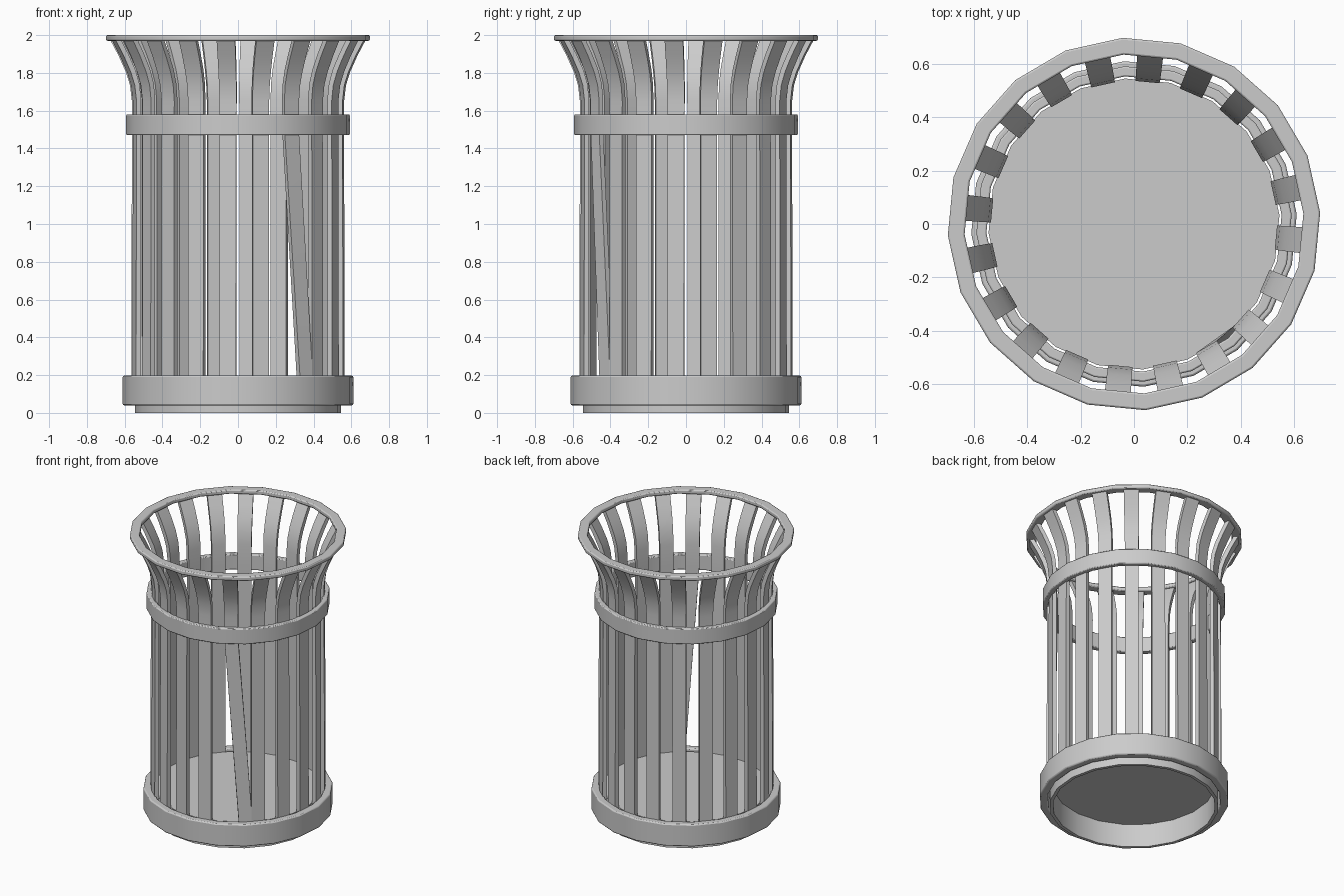
import bpy, bmesh
from math import cos, sin, radians

if "Cube" in bpy.data.objects:
    bpy.data.objects.remove(bpy.data.objects["Cube"])

SIDES = 20
START = 3.5      # corner angle of the rings, degrees


def finish(name, bm, bevel=0.0):
    bmesh.ops.recalc_face_normals(bm, faces=bm.faces)
    me = bpy.data.meshes.new(name)
    bm.to_mesh(me)
    bm.free()
    ob = bpy.data.objects.new(name, me)
    bpy.context.collection.objects.link(ob)
    bpy.context.view_layer.objects.active = ob
    ob.select_set(True)
    bpy.ops.object.shade_smooth_by_angle(angle=radians(30))
    ob.select_set(False)
    if bevel:
        m = ob.modifiers.new("bevel", 'BEVEL')
        m.width = bevel
        m.segments = 2
        m.limit_method = 'ANGLE'
        m.angle_limit = radians(40)
    return ob


def ring(name, r_in, r_out, z0, z1, bevel=0.0):
    """Twenty-sided ring with a rectangular section."""
    bm = bmesh.new()
    loops = []
    for i in range(SIDES):
        a = radians(START + 360 / SIDES * i)
        loops.append([bm.verts.new((r * cos(a), r * sin(a), z))
                      for r, z in ((r_in, z0), (r_out, z0), (r_out, z1), (r_in, z1))])
    for i in range(SIDES):
        p, q = loops[i], loops[(i + 1) % SIDES]
        for k in range(4):
            n = (k + 1) % 4
            bm.faces.new((p[k], q[k], q[n], p[n]))
    return finish(name, bm, bevel)


def disc(name, r, z0, z1):
    bm = bmesh.new()
    lo, hi = [], []
    for i in range(SIDES):
        a = radians(START + 360 / SIDES * i)
        lo.append(bm.verts.new((r * cos(a), r * sin(a), z0)))
        hi.append(bm.verts.new((r * cos(a), r * sin(a), z1)))
    bm.faces.new(lo)
    bm.faces.new(hi)
    for i in range(SIDES):
        n = (i + 1) % SIDES
        bm.faces.new((lo[i], lo[n], hi[n], hi[i]))
    return finish(name, bm)


# slat path: inner radius, inner z, outer radius, outer z, half width
PATH = [(0.535, 0.13, 0.563, 0.13, 0.044),
        (0.535, 1.50, 0.560, 1.50, 0.044),
        (0.535, 1.66, 0.560, 1.65, 0.045),
        (0.545, 1.745, 0.570, 1.735, 0.046),
        (0.568, 1.82, 0.592, 1.805, 0.047),
        (0.605, 1.90, 0.630, 1.89, 0.048),
        (0.648, 1.98, 0.675, 1.975, 0.049)]


def slat(name, angle, lean=0.0):
    bm = bmesh.new()
    prev = None
    for j, (ri, zi, ro, zo, w) in enumerate(PATH):
        a = radians(angle + (lean if j == 0 else 0))
        c, s = cos(a), sin(a)
        sec = [bm.verts.new((r * c - t * s, r * s + t * c, z))
               for r, z, t in ((ri, zi, -w), (ro, zo, -w), (ro, zo, w), (ri, zi, w))]
        if prev:
            for k in range(4):
                n = (k + 1) % 4
                bm.faces.new((prev[k], prev[n], sec[n], sec[k]))
        else:
            bm.faces.new(sec)
        prev = sec
    bm.faces.new(prev)
    return finish(name, bm)


# upright slats, one of them bent sideways at the foot
for i in range(20):
    slat(f"slat_{i + 1:02d}", 12.5 + 18 * i, 10.0 if i == 16 else 0.0)

# hoops
ring("top_rim", 0.637, 0.70, 1.97, 2.0, 0.007)
ring("middle_band", 0.555, 0.593, 1.47, 1.58, 0.006)
ring("bottom_band", 0.56, 0.612, 0.04, 0.197, 0.008)

# raised floor on a foot ring
ring("foot_ring", 0.525, 0.547, 0.0, 0.18)
disc("floor", 0.54, 0.165, 0.185)
